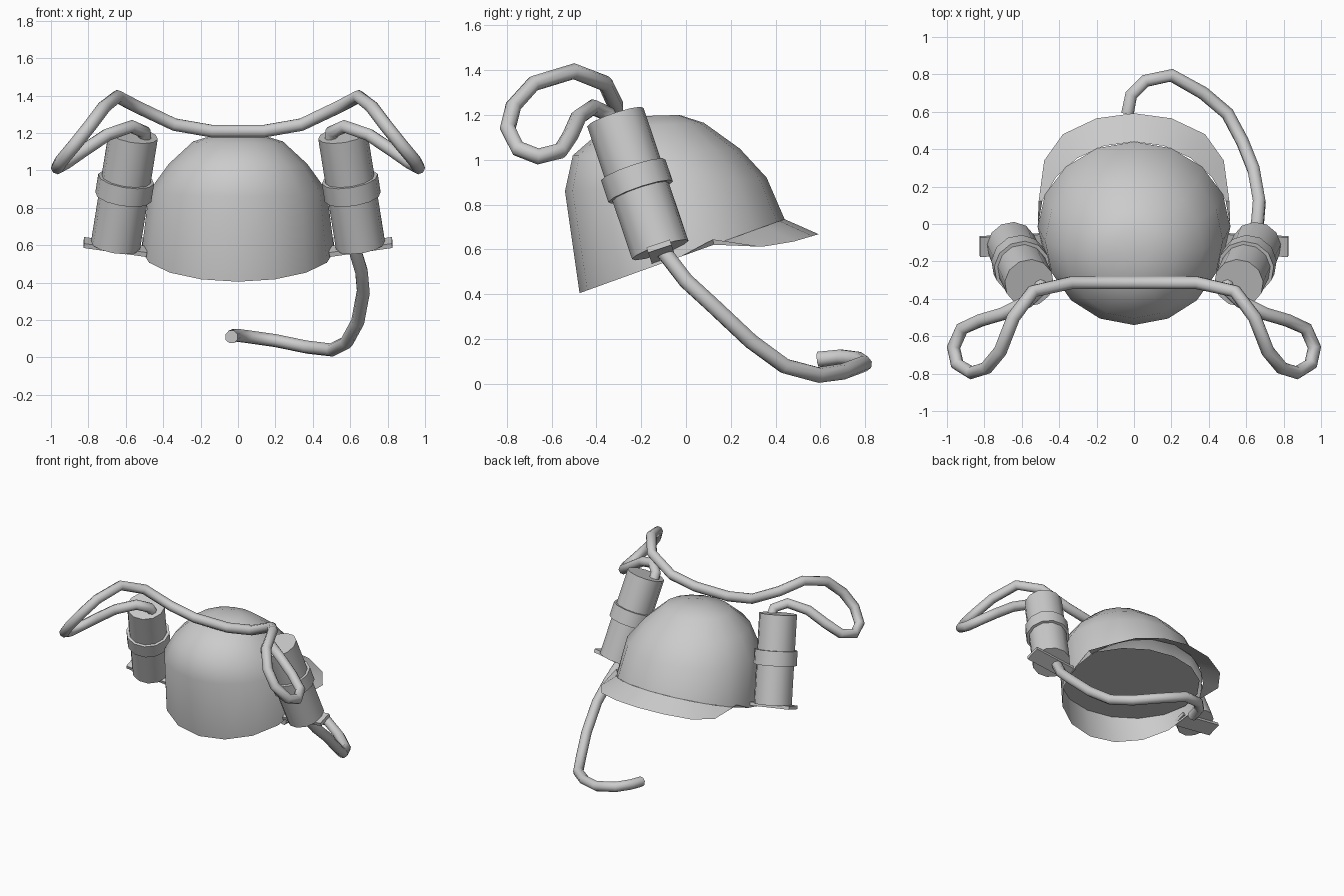
import bpy, math
from mathutils import Vector

if "Cube" in bpy.data.objects:
    bpy.data.objects.remove(bpy.data.objects["Cube"])

TUBE_R = 0.036


def make_mesh(name, verts, faces, angle=40):
    me = bpy.data.meshes.new(name)
    me.from_pydata(verts, [], faces)
    me.update()
    ob = bpy.data.objects.new(name, me)
    bpy.context.collection.objects.link(ob)
    smooth(ob, angle)
    return ob


def smooth(ob, angle=40):
    bpy.ops.object.select_all(action='DESELECT')
    ob.select_set(True)
    bpy.context.view_layer.objects.active = ob
    bpy.ops.object.shade_smooth_by_angle(angle=math.radians(angle))


def tube(name, pts):
    cu = bpy.data.curves.new(name, 'CURVE')
    cu.dimensions = '3D'
    cu.bevel_depth = TUBE_R
    cu.bevel_resolution = 2
    cu.use_fill_caps = True
    sp = cu.splines.new('POLY')
    sp.points.add(len(pts) - 1)
    for p, co in zip(sp.points, pts):
        p.co = (*co, 1)
    sp.use_smooth = True
    ob = bpy.data.objects.new(name, cu)
    bpy.context.collection.objects.link(ob)


def cylinder(name, a, b, r, sides=12):
    d = b - a
    bpy.ops.mesh.primitive_cylinder_add(vertices=sides, radius=r, depth=d.length, location=(a + b) / 2)
    ob = bpy.context.object
    ob.name = name
    ob.rotation_euler = d.to_track_quat('Z', 'Y').to_euler()
    smooth(ob, 35)


# helmet dome: tilted rings (front y, front z, back y, back z, half width)
N = 16
rings = [(.44, .735, -.475, .405, .515), (.36, .92, -.54, .86, .475),
         (.24, 1.05, -.505, 1.02, .37), (.08, 1.165, -.36, 1.145, .24),
         (-.03, 1.2, -.2, 1.195, .1)]


def ring_point(ring, t):
    fy, fz, by, bz, w = ring
    s = math.sin(t)
    return (w * math.cos(t), (fy + by) / 2 + s * (fy - by) / 2, (fz + bz) / 2 + s * (fz - bz) / 2)


verts = [ring_point(r, 2 * math.pi * i / N) for r in rings for i in range(N)]
faces = [(k * N + i, k * N + (i + 1) % N, (k + 1) * N + (i + 1) % N, (k + 1) * N + i)
         for k in range(len(rings) - 1) for i in range(N)]
faces.append(tuple((len(rings) - 1) * N + i for i in range(N)))
make_mesh("helmet_dome", verts, faces, 50)

# flat lining inside the helmet
lining = (.43, .65, -.505, .63, .495)
make_mesh("helmet_lining", [ring_point(lining, 2 * math.pi * i / N) for i in range(N)],
          [tuple(reversed(range(N)))])

# visor: from the front rim to an arched outer edge
half = [(.515, -.02, .57), (.51, .12, .645), (.48, .34, .612), (.38, .48, .635), (.2, .565, .66)]
outer = half + [(0, .592, .668)] + [(-x, y, z) for x, y, z in reversed(half)]
n = len(outer)
inner = [ring_point(rings[0], math.pi * i / (n - 1)) for i in range(n)]
make_mesh("visor", inner + outer, [(i, n + i, n + i + 1, i + 1) for i in range(n - 1)])

# can, holder band and bottom bracket on each side
for side, s in (("right", 1), ("left", -1)):
    bottom = Vector((s * .655, -.115, .598))
    top = Vector((s * .56, -.315, 1.19))
    axis = (top - bottom).normalized()
    mid = bottom.lerp(top, .52)
    cylinder(side + "_can", bottom, top, .133)
    cylinder(side + "_band", mid - axis * .052, mid + axis * .052, .152)
    bpy.ops.mesh.primitive_cube_add(size=1, location=bottom - axis * .008)
    plate = bpy.context.object
    plate.name = side + "_bracket"
    x = Vector((1, 0, 0))
    x = (x - axis * x.dot(axis)).normalized()
    y = axis.cross(x)
    for v in plate.data.vertices:
        v.co = x * v.co.x * .34 + y * v.co.y * .11 + axis * v.co.z * .025

# overhead tube looping between the can tops
loop = [(.5, -.31, 1.14), (.5, -.35, 1.205), (.57, -.415, 1.235), (.7, -.48, 1.19),
        (.82, -.515, 1.11), (.92, -.56, 1.04), (.965, -.66, 1.015), (.945, -.75, 1.05),
        (.87, -.795, 1.14), (.79, -.77, 1.24), (.715, -.68, 1.34), (.645, -.5, 1.395),
        (.54, -.36, 1.34), (.34, -.315, 1.245), (.14, -.315, 1.21)]
tube("overhead_tube", loop + [(-x, y, z) for x, y, z in reversed(loop)])

# drinking tube from the right can to the mouth
tube("drinking_tube", [(.62, -.1, .59), (.66, 0, .46), (.67, .12, .35), (.64, .29, .19),
                       (.58, .44, .08), (.5, .59, .04), (.37, .7, .055), (.2, .795, .09),
                       (.06, .765, .11), (-.015, .69, .12), (-.035, .59, .11)])
